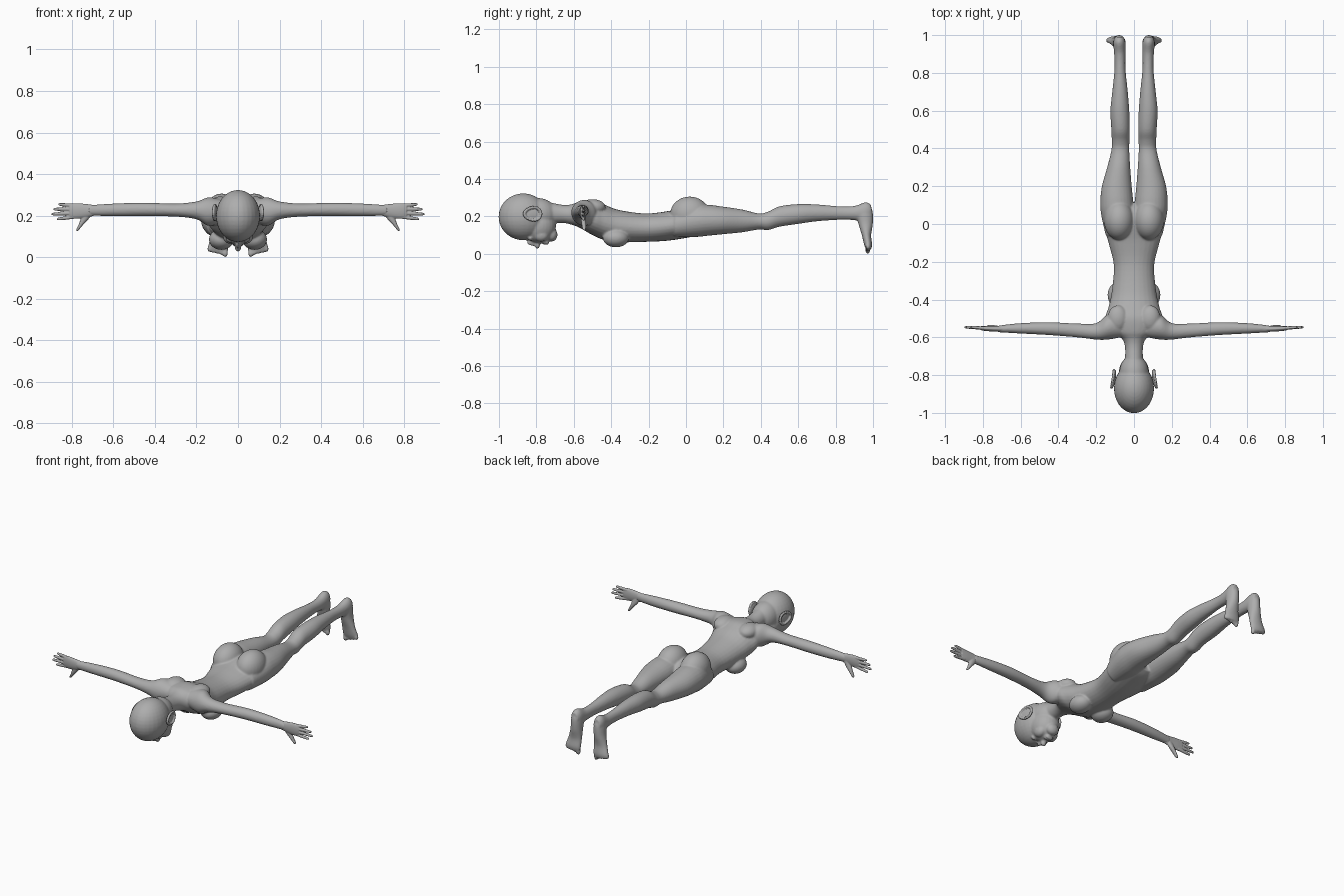
import bpy, bmesh, math
from mathutils import Vector, Matrix

if "Cube" in bpy.data.objects:
    bpy.data.objects.remove(bpy.data.objects["Cube"])

grey = bpy.data.materials.new("plain grey")
grey.use_nodes = True
tone = (0.42, 0.42, 0.42, 1)
grey.diffuse_color = tone
grey.node_tree.nodes["Principled BSDF"].inputs["Base Color"].default_value = tone


def spline(p, q, r, s, t):
    """Smooth interpolation between q and r."""
    return tuple(0.5 * (2 * b + (c - a) * t + (2 * a - 5 * b + 4 * c - d) * t * t
                        + (3 * b - a - 3 * c + d) * t ** 3)
                 for a, b, c, d in zip(p, q, r, s))


def loft(bm, axis, rows, side=1, sides=28, steps=5):
    """Skin ellipses; each row is position on axis, then min and max of the other two."""
    dense = []
    last = len(rows) - 1
    for i in range(last):
        around = [rows[max(0, min(last, i + k))] for k in (-1, 0, 1, 2)]
        dense += [spline(*around, t / steps) for t in range(steps)]
    dense.append(rows[-1])
    others = [k for k in range(3) if k != axis]
    rings = []
    for pos, a0, a1, b0, b1 in dense:
        ring = []
        for j in range(sides):
            ang = math.tau * j / sides
            co = Vector()
            co[axis] = pos
            co[others[0]] = (a0 + a1) / 2 + (a1 - a0) / 2 * math.cos(ang)
            co[others[1]] = (b0 + b1) / 2 + (b1 - b0) / 2 * math.sin(ang)
            co.x *= side
            ring.append(bm.verts.new(co))
        rings.append(ring)
    for low, high in zip(rings, rings[1:]):
        for j in range(sides):
            k = (j + 1) % sides
            bm.faces.new((low[j], low[k], high[k], high[j]))
    bm.faces.new(rings[0])
    bm.faces.new(rings[-1])


def blob(bm, centre, radii, turn=0, side=1):
    """Ellipsoid, optionally turned about the vertical."""
    x, y, z = centre
    place = (Matrix.Translation((x * side, y, z)) @ Matrix.Rotation(turn * side, 4, "Z")
             @ Matrix.Diagonal((*radii, 1)))
    bmesh.ops.create_uvsphere(bm, u_segments=28, v_segments=18, radius=1, matrix=place)


def finish(name, bm, voxel=0, relax=0):
    """Turn the pieces into one smooth skin."""
    bmesh.ops.recalc_face_normals(bm, faces=bm.faces)
    for face in bm.faces:
        face.smooth = True
    mesh = bpy.data.meshes.new(name)
    bm.to_mesh(mesh)
    bm.free()
    mesh.materials.append(grey)
    obj = bpy.data.objects.new(name, mesh)
    bpy.context.collection.objects.link(obj)
    if voxel:
        remesh = obj.modifiers.new("skin", "REMESH")
        remesh.mode = "VOXEL"
        remesh.voxel_size = voxel
        remesh.use_smooth_shade = True
        smooth = obj.modifiers.new("relax", "SMOOTH")
        smooth.factor = 0.5
        smooth.iterations = relax


torso = [(y, -w, w, low, high) for y, w, low, high in (
    (-.75, .05, .16, .28), (-.66, .047, .165, .262), (-.61, .062, .155, .265),
    (-.57, .11, .14, .28), (-.5, .15, .1, .285), (-.44, .135, .075, .265),
    (-.36, .118, .062, .235), (-.22, .107, .064, .216), (-.1, .135, .07, .228),
    (0, .16, .085, .25), (.07, .14, .1, .24), (.11, .08, .12, .2))]
leg = [(-.06, .02, .15, .09, .22), (.05, 0, .174, .09, .26), (.12, .004, .178, .097, .262),
       (.2, .012, .17, .105, .252), (.3, .02, .142, .115, .237), (.39, .025, .12, .13, .216),
       (.44, .024, .118, .127, .226), (.5, .022, .12, .145, .254), (.6, .025, .125, .16, .266),
       (.7, .033, .115, .174, .264), (.82, .045, .103, .182, .254), (.9, .045, .105, .18, .256),
       (.96, .045, .11, .17, .276), (.99, .055, .1, .195, .262)]
foot = [(.26, .055, .1, .93, .985), (.22, .045, .11, .91, .999), (.16, .045, .115, .922, .999),
        (.1, .045, .13, .94, .99), (.05, .045, .145, .952, .995), (.025, .05, .14, .962, .99)]
arm = [(.07, -.6, -.48, .17, .275), (.14, -.612, -.48, .15, .288), (.2, -.612, -.525, .182, .268),
       (.3, -.6, -.527, .195, .258), (.45, -.588, -.52, .197, .262),
       (.6, -.58, -.525, .197, .258), (.72, -.573, -.538, .2, .25)]

# Body: torso with limbs, feet and head blended into one skin
body = bmesh.new()
loft(body, 1, torso)
for side in (1, -1):
    loft(body, 1, leg, side)
    loft(body, 2, foot, side)
    loft(body, 0, arm, side)
    blob(body, (.079, .02, .212), (.08, .105, .094), 0, side)
    blob(body, (.08, -.375, .085), (.06, .07, .05), 0, side)
    # Shoulder blades
    blob(body, (.085, -.5, .25), (.055, .07, .042), 0, side)
    # Toes, largest on the inside
    for i in range(5):
        size = .016 if i == 0 else .0115
        blob(body, (.062 + .019 * i, .972, .02 + .005 * i), (size * .85, .013, size * 1.3), 0, side)
    # Closed eyelids and cheeks
    blob(body, (.037, -.832, .084), (.02, .013, .014), 0, side)
    blob(body, (.042, -.775, .1), (.03, .04, .035), 0, side)

# Skull, jaw, chin, nose and lips
blob(body, (0, -.87, .198), (.106, .132, .125))
blob(body, (0, -.785, .15), (.08, .09, .094))
blob(body, (0, -.79, .21), (.078, .1, .088))
blob(body, (0, -.718, .102), (.04, .031, .036))
blob(body, (0, -.812, .06), (.011, .038, .018))
blob(body, (0, -.795, .047), (.017, .014, .02))
for y in (-.757, -.742):
    blob(body, (0, y, .061), (.026, .009, .014))
finish("body", body, .0055, 5)

# Hands with four fingers stacked upright and a thumb hanging down
palm = [(.69, -.572, -.538, .2, .25), (.73, -.57, -.54, .19, .256),
        (.78, -.567, -.54, .184, .26), (.812, -.562, -.541, .188, .256)]
thumb = [(.215, .7, .745, -.565, -.54), (.185, .718, .757, -.562, -.536),
         (.155, .746, .768, -.558, -.534), (.132, .765, .779, -.553, -.535),
         (.126, .77, .777, -.548, -.538)]
fingers = [(.248, .254, .865), (.23, .231, .89), (.212, .207, .898), (.194, .183, .872)]
for side, label in ((1, "left"), (-1, "right")):
    hand = bmesh.new()
    loft(hand, 0, palm, side)
    loft(hand, 2, thumb, side)
    for base, tip, reach in fingers:
        rows = []
        for t, r in ((0, .009), (.5, .0085), (.9, .007), (1, .003)):
            x = .785 + (reach - .785) * t
            z = base + (tip - base) * t
            y = -.552 + .006 * t
            rows.append((x, y - r, y + r, z - r, z + r))
        loft(hand, 0, rows, side, 16)
    finish(label + "_hand", hand, .003, 3)

    # Ear: thin shell with a raised rim
    ear = bmesh.new()
    blob(ear, (.104, -.818, .212), (.007, .044, .03), .14, side)
    ring = [Vector((.112 - .14 * .045 * math.cos(a), -.82 + .044 * math.cos(a),
                    .214 + (.034 + .006 * math.cos(a)) * math.sin(a)))
            for a in (math.tau * i / 20 for i in range(20))]
    for point in ring:
        blob(ear, point, (.008, .009, .008), 0, side)
    finish(label + "_ear", ear, .003, 4)
